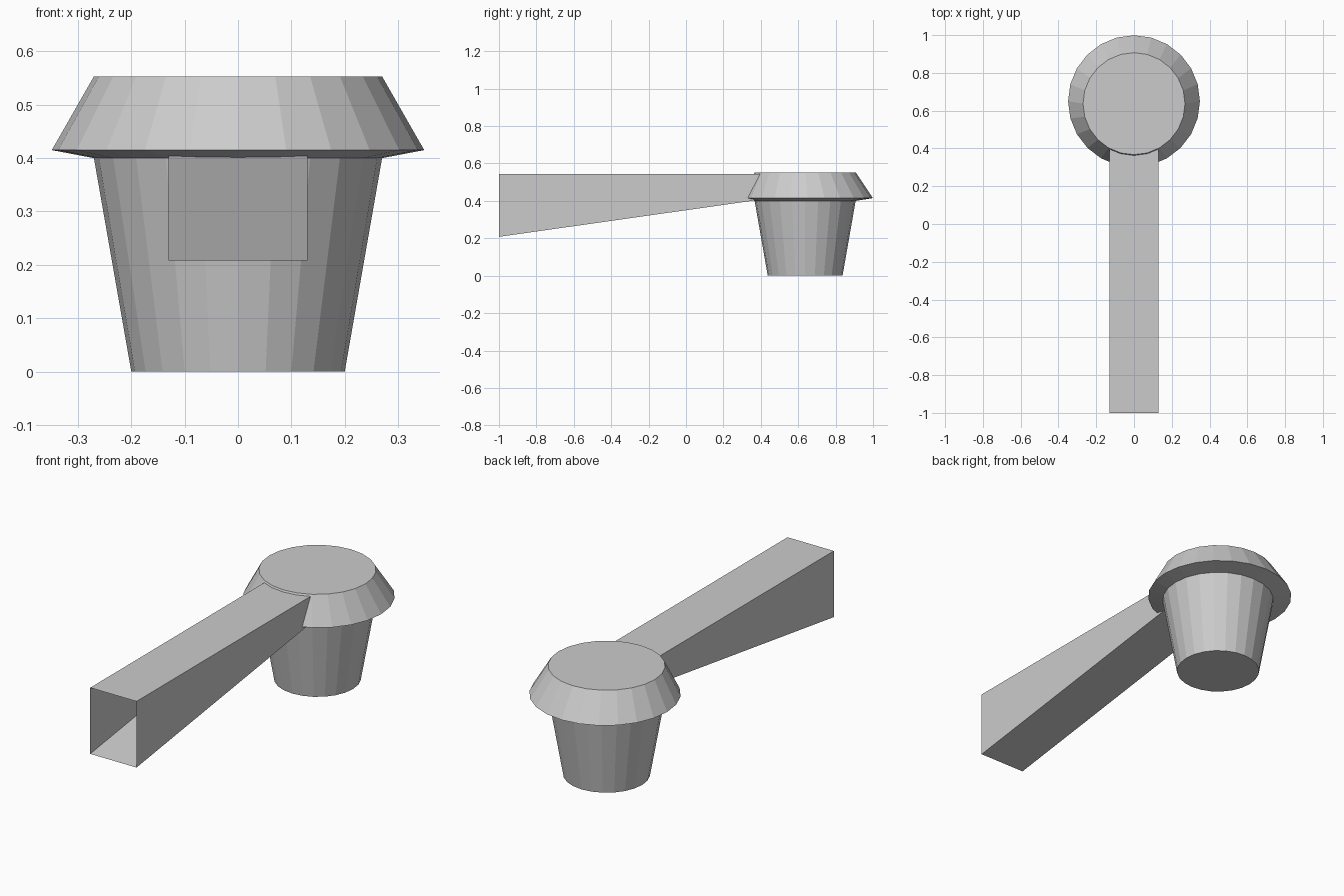
import bpy, bmesh
from math import sin, cos, pi

if "Cube" in bpy.data.objects:
    bpy.data.objects.remove(bpy.data.objects["Cube"])

SIDES = 24


def make_object(name, bm):
    bmesh.ops.recalc_face_normals(bm, faces=bm.faces)
    mesh = bpy.data.meshes.new(name)
    bm.to_mesh(mesh)
    bm.free()
    obj = bpy.data.objects.new(name, mesh)
    bpy.context.collection.objects.link(obj)
    return obj


def loft_rings(name, rings):
    """Closed round body from (radius, height, y centre) rings."""
    bm = bmesh.new()
    loops = [[bm.verts.new((r * sin(2 * pi * i / SIDES),
                            y + r * cos(2 * pi * i / SIDES), z))
              for i in range(SIDES)] for r, z, y in rings]
    for a, b in zip(loops, loops[1:]):
        for i in range(SIDES):
            j = (i + 1) % SIDES
            bm.faces.new((a[i], a[j], b[j], b[i]))
    bm.faces.new(loops[0])
    bm.faces.new(loops[-1])
    return make_object(name, bm)


# Tapered cup with overhanging, sloped rim and flat top
loft_rings("cup_and_rim", [(0.20, 0.0, 0.637), (0.27, 0.40, 0.637),
                           (0.349, 0.415, 0.65), (0.27, 0.553, 0.637)])

# Hollow tapered handle, open at the front and running into the rim
bm = bmesh.new()
ends = []
for y, bottom in ((-1.0, 0.208), (0.40, 0.407)):
    ends.append([bm.verts.new((x, y, z)) for x, z in
                 ((-0.13, bottom), (0.13, bottom), (0.13, 0.544), (-0.13, 0.544))])
for i in range(4):
    j = (i + 1) % 4
    bm.faces.new((ends[0][i], ends[0][j], ends[1][j], ends[1][i]))
make_object("handle", bm)
